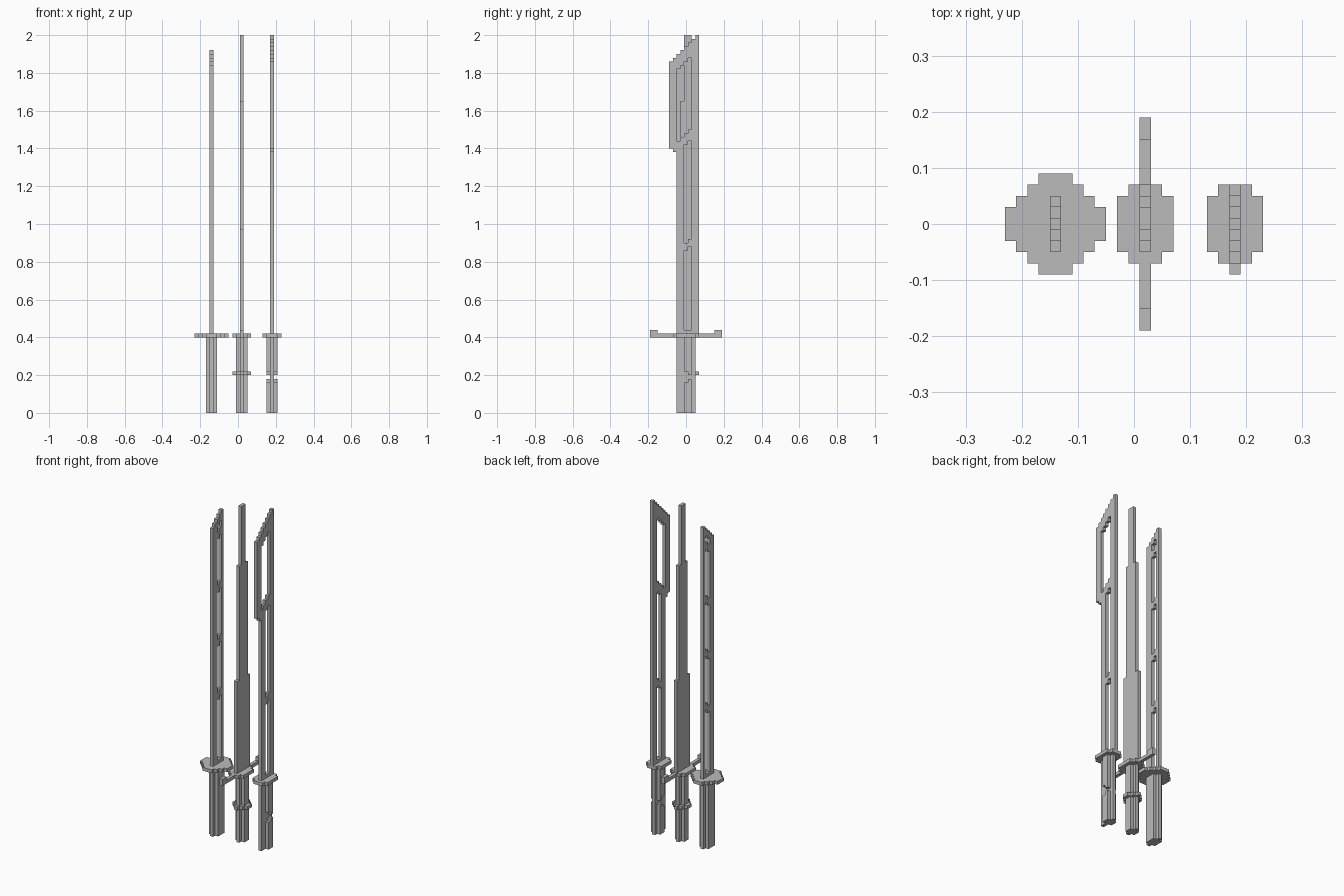
import bpy, bmesh
from mathutils import Vector

cube = bpy.data.objects.get("Cube")
if cube:
    bpy.data.objects.remove(cube, do_unlink=True)

grey = bpy.data.materials.new("plain grey")
grey.use_nodes = True
grey.diffuse_color = (0.5, 0.5, 0.5, 1)
bsdf = next(n for n in grey.node_tree.nodes if n.type == 'BSDF_PRINCIPLED')
bsdf.inputs["Base Color"].default_value = (0.5, 0.5, 0.5, 1)

U = 0.02  # width of one step


def plate(name, axis, lo, hi, rects, holes=()):
    """Extrude a stepped outline: union of rects (u0, u1, v0, v1) minus holes.
    axis 'x' draws in y-z, axis 'z' draws in x-y."""
    areas = list(rects) + list(holes)
    us = sorted({round(c, 4) for a in areas for c in a[:2]})
    vs = sorted({round(c, 4) for a in areas for c in a[2:]})

    def inside(u, v, group):
        return any(a[0] < u < a[1] and a[2] < v < a[3] for a in group)

    def place(u, v):
        return (lo, u, v) if axis == 'x' else (u, v, lo)

    bm = bmesh.new()
    grid = {}

    def vert(i, j):
        if (i, j) not in grid:
            grid[i, j] = bm.verts.new(place(us[i], vs[j]))
        return grid[i, j]

    for i in range(len(us) - 1):
        for j in range(len(vs) - 1):
            u, v = (us[i] + us[i + 1]) / 2, (vs[j] + vs[j + 1]) / 2
            if inside(u, v, rects) and not inside(u, v, holes):
                bm.faces.new([vert(i, j), vert(i + 1, j),
                              vert(i + 1, j + 1), vert(i, j + 1)])
    top = bmesh.ops.extrude_face_region(bm, geom=bm.faces[:], use_keep_orig=True)
    shift = Vector((hi - lo, 0, 0)) if axis == 'x' else Vector((0, 0, hi - lo))
    bmesh.ops.translate(bm, vec=shift,
                        verts=[g for g in top["geom"] if isinstance(g, bmesh.types.BMVert)])
    bmesh.ops.recalc_face_normals(bm, faces=bm.faces[:])
    mesh = bpy.data.meshes.new(name)
    bm.to_mesh(mesh)
    bm.free()
    mesh.materials.append(grey)
    obj = bpy.data.objects.new(name, mesh)
    bpy.context.collection.objects.link(obj)
    return obj


def stairs(y, n, z0, z1, rise0=U, rise1=U):
    """n columns side by side, each starting and ending a little higher."""
    return [(y + i * U, y + (i + 1) * U, z0 + i * rise0, z1 + i * rise1)
            for i in range(n)]


def rounds(cx, cy, steps):
    """Stepped disc from (half width, half depth) pairs."""
    return [(cx - w, cx + w, cy - d, cy + d) for w, d in steps]


# Left-hand sword: wide round guard, slotted blade with a slanted tip
x = -0.14
plate("round_guard_grip", 'z', 0, 0.40, rounds(x, 0, [(0.01, 0.05), (0.03, 0.03)]))
plate("round_guard", 'z', 0.40, 0.42,
      rounds(x, 0, [(0.09, 0.03), (0.07, 0.05), (0.05, 0.07), (0.03, 0.09)]))
slots = stairs(-0.01, 2, 0.44, 0.80, 0)
for i in range(3):
    slots += stairs(-0.01, 2, 0.84 + 0.32 * i, 1.12 + 0.32 * i)
slots += stairs(-0.01, 2, 1.80, 1.84)
plate("slotted_blade", 'x', x - 0.01, x + 0.01,
      stairs(-0.05, 5, 0.42, 1.84, 0), slots)

# Middle sword: cross guard with raised tips, blade narrowing in three stages
x = 0.02
plate("cross_guard_grip", 'z', 0, 0.40, rounds(x, 0.01, [(0.01, 0.04), (0.03, 0.02)]))
plate("grip_collar", 'z', 0.20, 0.22,
      rounds(x, 0.01, [(0.05, 0.02), (0.03, 0.04), (0.01, 0.06)]))
plate("cross_guard", 'z', 0.40, 0.42,
      rounds(x, 0, [(0.05, 0.05), (0.03, 0.07), (0.01, 0.19)]))
for side, y in (("front", -0.17), ("back", 0.17)):
    plate(side + "_guard_tip", 'z', 0.42, 0.44, rounds(x, y, [(0.01, 0.02)]))
plate("narrowing_blade", 'x', x - 0.01, x + 0.01,
      [(-0.05, 0.07, 0.42, 0.97), (-0.03, 0.05, 0.97, 1.65), (-0.01, 0.03, 1.65, 2.0)])

# Right-hand sword: notched grip, small guard, blade with an open hooked head
x = 0.18
plate("notched_grip_core", 'x', x - 0.01, x + 0.01, [(-0.05, 0.05, 0, 0.40)])
ridge = stairs(-0.01, 2, 0, 0.16, 0) + stairs(-0.01, 2, 0.22, 0.40, -U, 0)
for side, x0 in (("right", x - 0.03), ("left", x + 0.01)):
    plate(side + "_grip_ridge", 'x', x0, x0 + U, ridge)
plate("small_guard", 'z', 0.40, 0.42, rounds(x, 0, [(0.05, 0.05), (0.03, 0.07)]))
head = stairs(-0.09, 2, 1.40, 1.86, -U)
body = stairs(-0.05, 6, 0.42, 1.90, 0)
openings = (stairs(-0.01, 2, 0.44, 0.86, 0) + stairs(-0.01, 2, 0.90, 1.42)
            + stairs(-0.05, 4, 1.44, 1.82))
plate("hooked_blade", 'x', x - 0.01, x + 0.01, head + body, openings)
